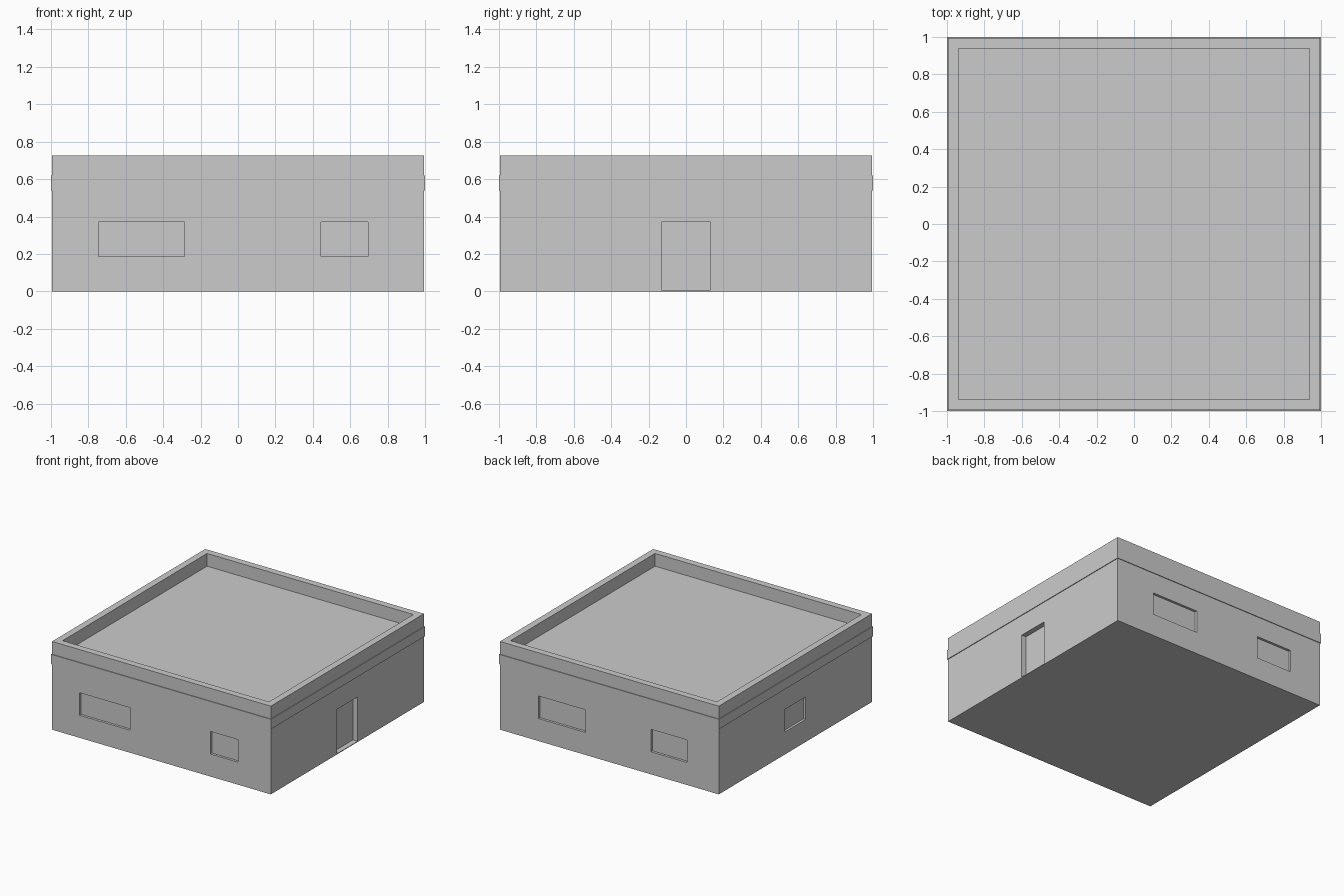
import bpy

default = bpy.data.objects.get("Cube")
if default:
    bpy.data.objects.remove(default, do_unlink=True)

WALL = 0.994        # half width of walls and parapet
ROOF = 0.62         # roof deck height
TOP = 0.725         # parapet height
INNER = 0.938       # half width inside the parapet
SILL, HEAD = 0.185, 0.37

grey = bpy.data.materials.new("plain grey")
grey.use_nodes = True
colour = (0.6, 0.6, 0.6, 1)
grey.diffuse_color = colour
grey.node_tree.nodes["Principled BSDF"].inputs["Base Color"].default_value = colour


def box(name, lo, hi):
    """Axis-aligned box between two corners."""
    bpy.ops.mesh.primitive_cube_add(size=1)
    ob = bpy.context.object
    ob.name = name
    ob.location = [(a + b) / 2 for a, b in zip(lo, hi)]
    ob.scale = [b - a for a, b in zip(lo, hi)]
    bpy.ops.object.transform_apply(location=True, rotation=False, scale=True)
    ob.data.materials.append(grey)
    return ob


def cut(target, lo, hi):
    """Subtract a box from the target and discard the cutter."""
    cutter = box("cutter", lo, hi)
    cutter.hide_render = True
    mod = target.modifiers.new("opening", "BOOLEAN")
    mod.operation = "DIFFERENCE"
    mod.solver = "EXACT"
    mod.object = cutter
    bpy.context.view_layer.objects.active = target
    bpy.ops.object.modifier_apply(modifier=mod.name)
    bpy.data.objects.remove(cutter, do_unlink=True)


# Main block with the recessed roof deck inside the parapet
building = box("building_walls", (-WALL, -WALL, 0), (WALL, WALL, TOP))
cut(building, (-INNER, -INNER, ROOF), (INNER, INNER, 1))

# Shallow window recesses on the front and back
RECESS = WALL - 0.02
for x0, x1 in ((-0.745, -0.285), (0.445, 0.695)):
    cut(building, (x0, -1.1, SILL), (x1, -RECESS, HEAD))
for x0, x1 in ((-0.705, -0.378), (0.216, 0.644)):
    cut(building, (x0, RECESS, SILL), (x1, 1.1, HEAD))

# Side window and, on the opposite side, the doorway with a low threshold
cut(building, (-1.1, -0.132, SILL), (-RECESS, 0.135, HEAD))
cut(building, (WALL - 0.042, -0.132, 0.006), (1.1, 0.132, HEAD))

# Slim band around the walls at roof level
band = box("roof_band", (-1, -1, 0.54), (1, 1, ROOF))
cut(band, (-0.98, -0.98, 0.5), (0.98, 0.98, 0.7))
